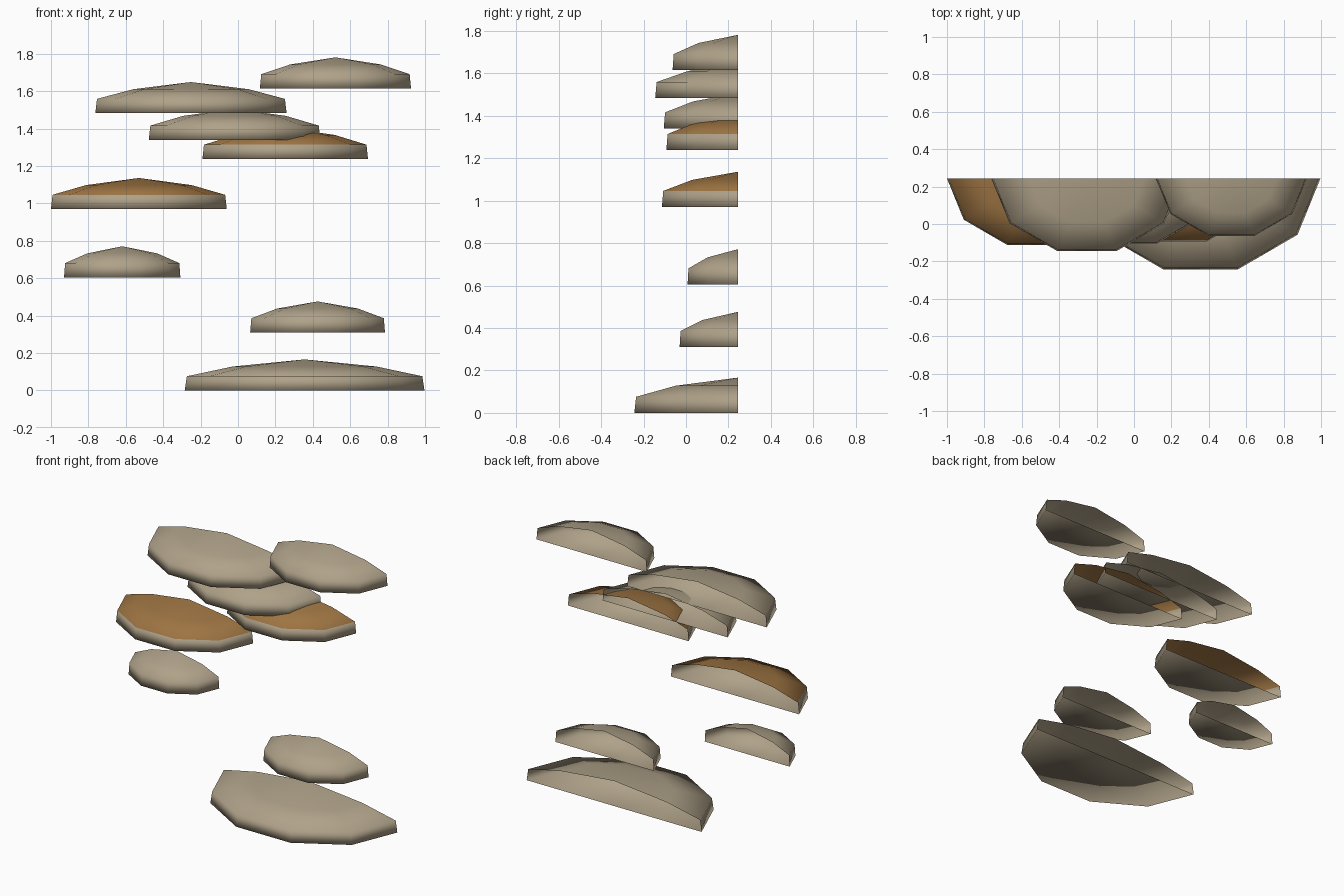
import bpy, bmesh, math

if "Cube" in bpy.data.objects:
    bpy.data.objects.remove(bpy.data.objects["Cube"])

BACK_Y = 0.244      # plane where the open backs sit
SEGMENTS = 5        # sides of each half disc
DEPTH = 0.8         # depth relative to half width


def material(name, color):
    m = bpy.data.materials.new(name)
    m.diffuse_color = (*color, 1)
    m.use_nodes = True
    m.node_tree.nodes["Principled BSDF"].inputs["Base Color"].default_value = m.diffuse_color
    return m


beige = material("beige", (0.43, 0.36, 0.25))
brown = material("brown", (0.34, 0.175, 0.055))


def bracket_cap(name, x0, x1, z, top_mat):
    """Half-round shelf: floor, rim wall and low dome, open at the back."""
    cx, r = (x0 + x1) / 2, (x1 - x0) / 2
    bm = bmesh.new()

    def ring(scale, height):
        pts = []
        for i in range(SEGMENTS + 1):
            a = math.pi * (1 + i / SEGMENTS)
            pts.append(bm.verts.new((cx + r * scale * math.cos(a),
                                     BACK_Y + r * DEPTH * scale * math.sin(a),
                                     z + height)))
        return pts

    base, rim, mid = ring(1, 0), ring(0.982, 0.076), ring(0.6, 0.128)
    floor = bm.verts.new((cx, BACK_Y, z))
    apex = bm.verts.new((cx, BACK_Y, z + 0.166))
    for i in range(SEGMENTS):
        j = i + 1
        bm.faces.new((floor, base[j], base[i]))                  # floor
        bm.faces.new((base[i], base[j], rim[j], rim[i]))         # rim wall
        lower = bm.faces.new((rim[i], rim[j], mid[j], mid[i]))   # dome
        upper = bm.faces.new((mid[i], mid[j], apex))
        lower.material_index = upper.material_index = 1
    for f in bm.faces:
        f.smooth = True
    mesh = bpy.data.meshes.new(name)
    bm.to_mesh(mesh)
    bm.free()
    mesh.materials.append(beige)
    mesh.materials.append(top_mat)
    bpy.context.collection.objects.link(bpy.data.objects.new(name, mesh))


# Shelves from bottom to top: left x, right x, base z, top colour
shelves = [
    (-0.285, 0.997, 0.0, beige),
    (0.065, 0.786, 0.31, beige),
    (-0.93, -0.308, 0.605, beige),
    (-1.0, -0.06, 0.97, brown),
    (-0.19, 0.695, 1.238, brown),
    (-0.477, 0.44, 1.34, beige),
    (-0.763, 0.26, 1.483, beige),
    (0.117, 0.925, 1.615, beige),
]
for n, (x0, x1, z, mat) in enumerate(shelves, 1):
    bracket_cap(f"fungus_shelf_{n}", x0, x1, z, mat)
